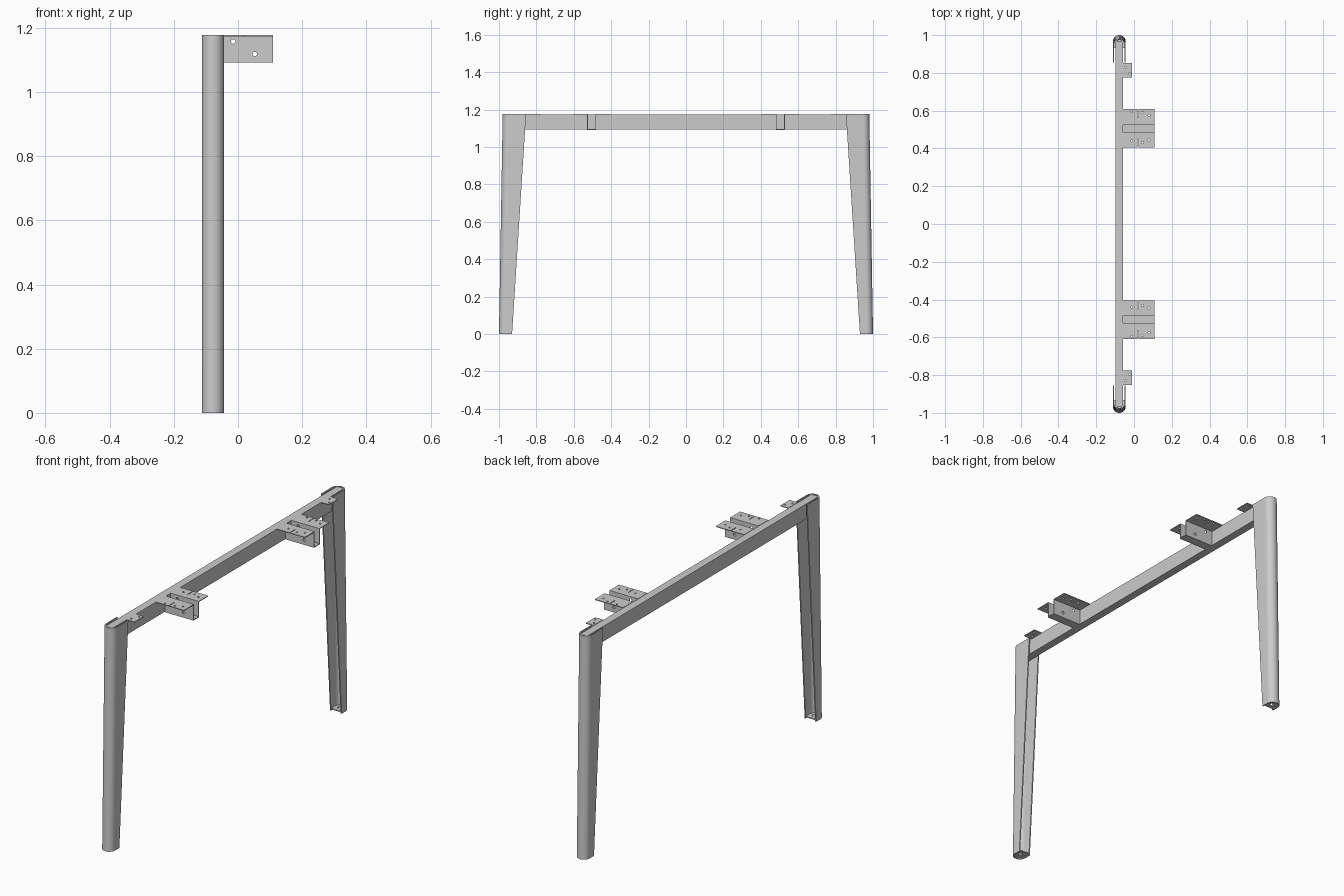
import bpy, bmesh, math
from mathutils import Matrix, Vector

if "Cube" in bpy.data.objects:
    bpy.data.objects.remove(bpy.data.objects["Cube"])

TOP = 1.177      # overall height
CX = -0.078      # centre line of legs and beam
T = 0.004        # bracket sheet thickness


def finish(bm, name):
    bmesh.ops.recalc_face_normals(bm, faces=bm.faces[:])
    me = bpy.data.meshes.new(name)
    bm.to_mesh(me)
    bm.free()
    ob = bpy.data.objects.new(name, me)
    bpy.context.collection.objects.link(ob)
    return ob


def add_box(bm, x0, x1, y0, y1, z0, z1):
    m = Matrix.Translation(((x0 + x1) / 2, (y0 + y1) / 2, (z0 + z1) / 2)) @ \
        Matrix.Diagonal((x1 - x0, abs(y1 - y0), z1 - z0, 1))
    bmesh.ops.create_cube(bm, size=1, matrix=m)


def add_cyl(bm, loc, r, depth, axis='Z'):
    m = Matrix.Translation(loc)
    if axis == 'Y':
        m = m @ Matrix.Rotation(math.pi / 2, 4, 'X')
    bmesh.ops.create_cone(bm, cap_ends=True, segments=16, radius1=r, radius2=r,
                          depth=depth, matrix=m)


def loft(name, rings):
    """Closed solid through matching closed rings of points."""
    bm = bmesh.new()
    vs = [[bm.verts.new(p) for p in ring] for ring in rings]
    n = len(vs[0])
    for a, b in zip(vs, vs[1:]):
        for i in range(n):
            j = (i + 1) % n
            bm.faces.new((a[i], a[j], b[j], b[i]))
    bm.faces.new(vs[0])
    bm.faces.new(vs[-1])
    return finish(bm, name)


def cut(ob, cutter_bm):
    cutter = finish(cutter_bm, "hole_cutter")
    cutter.hide_render = True
    mod = ob.modifiers.new("holes", 'BOOLEAN')
    mod.operation = 'DIFFERENCE'
    mod.solver = 'EXACT'
    mod.object = cutter
    bpy.context.view_layer.objects.active = ob
    bpy.ops.object.modifier_apply(modifier=mod.name)
    bpy.data.objects.remove(cutter)


def smooth(ob):
    bpy.ops.object.select_all(action='DESELECT')
    ob.select_set(True)
    bpy.context.view_layer.objects.active = ob
    bpy.ops.object.shade_smooth_by_angle(angle=math.radians(30))


def u_ring(s, z, outer, inner, wall=0.006, r=0.034, segs=20):
    """U section: round on the outside, open towards the middle."""
    def arc(rad):
        yc = outer - r
        pts = [(CX + rad * math.cos(math.pi * i / segs),
                yc + rad * math.sin(math.pi * i / segs)) for i in range(segs + 1)]
        return [(CX + rad, inner)] + pts + [(CX - rad, inner)]
    return [Vector((x, s * y, z)) for x, y in arc(r) + arc(r - wall)[::-1]]


# cross beam
bm = bmesh.new()
add_box(bm, CX - 0.021, CX + 0.021, -0.968, 0.968, 1.095, 1.175)
finish(bm, "cross_beam")

for s, side in ((-1, "front"), (1, "back")):
    # tapered channel leg
    leg = loft(side + "_leg", [u_ring(s, 0, 1.0, 0.93),
                               u_ring(s, TOP, 0.98, 0.855)])
    smooth(leg)

    # foot plate closing the bottom of the channel
    ring = [(CX + 0.03 * math.cos(math.pi * i / 16),
             0.966 + 0.03 * math.sin(math.pi * i / 16)) for i in range(17)]
    ring = [(CX + 0.03, 0.932)] + ring + [(CX - 0.03, 0.932)]
    foot = loft(side + "_foot_plate",
                [[(x, s * y, z) for x, y in ring] for z in (0.006, 0.012)])
    holes = bmesh.new()
    add_cyl(holes, (CX, s * 0.962, 0.009), 0.011, 0.03)
    cut(foot, holes)

    # hat-section bracket: channel with a flange on each side
    a, b, c, d = 0.405, 0.481, 0.529, 0.608
    lo = 1.092
    prof = [(a, TOP), (b + T, TOP), (b + T, lo + T), (c - T, lo + T),
            (c - T, TOP), (d, TOP), (d, TOP - T), (c, TOP - T), (c, lo),
            (b, lo), (b, TOP - T), (a, TOP - T)]
    bracket = loft(side + "_bracket",
                   [[(x, s * y, z) for y, z in prof] for x in (-0.057, 0.109)])
    holes = bmesh.new()
    for x, z in ((-0.015, 1.157), (0.052, 1.118)):
        add_cyl(holes, (x, s * 0.505, z), 0.007, 0.08, 'Y')
    for x, y in ((-0.012, 0.595), (0.045, 0.592), (0.08, 0.575),
                 (-0.012, 0.44), (0.045, 0.43), (0.08, 0.445)):
        add_cyl(holes, (x, s * y, TOP), 0.005, 0.03)
    for y0, y1 in ((0.39, 0.45), (0.563, 0.62)):
        add_box(holes, 0.019, 0.023, s * y0, s * y1, TOP - 0.015, TOP + 0.015)
    cut(bracket, holes)

    # small fixing tab beside the leg
    bm = bmesh.new()
    add_box(bm, -0.057, -0.01, s * 0.775, s * 0.853, TOP - T, TOP)
    tab = finish(bm, side + "_fixing_tab")
    holes = bmesh.new()
    for x, y in ((-0.044, 0.83), (-0.022, 0.795)):
        add_cyl(holes, (x, s * y, TOP), 0.005, 0.03)
    cut(tab, holes)
